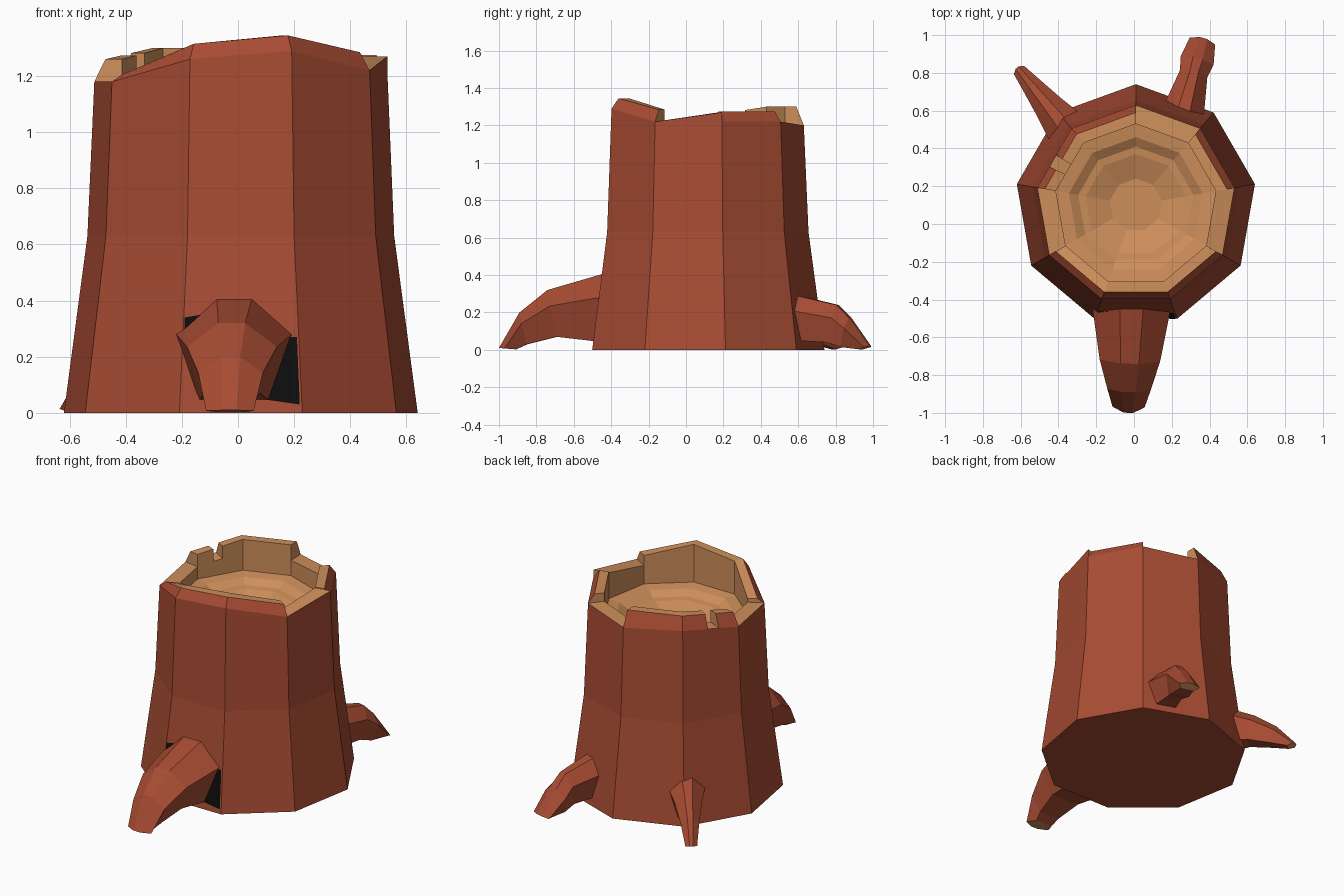
import bpy, bmesh, math
from mathutils import Vector

if "Cube" in bpy.data.objects:
    bpy.data.objects.remove(bpy.data.objects["Cube"])

def material(name, rgb):
    m = bpy.data.materials.new(name)
    m.diffuse_color = (*rgb, 1)
    m.use_nodes = True
    m.node_tree.nodes["Principled BSDF"].inputs["Base Color"].default_value = m.diffuse_color
    return m

BARK = material("red_bark", (0.39, 0.072, 0.033))
WOOD = material("cut_wood", (0.62, 0.275, 0.105))
DARK = material("dark_hollow", (0.004, 0.004, 0.004))

# Nine-sided trunk: bark height and extra rim height at each corner
N = 9
H = [1.22, 1.22, 1.20, 1.22, 1.18, 1.18, 1.26, 1.29, 1.22]
L = [0.055, 0.055, 0.10, 0.08, 0.08, 0.025, 0.055, 0.055, 0.065]
R_TOP, R_IN = 0.53, 0.43

def lerp_list(values, t):
    k = math.floor(t)
    f = t - k
    return values[k % N] * (1 - f) + values[(k + 1) % N] * f

def pt(t, r, z):
    """Point on the nine-sided outline at fractional corner t."""
    def corner(k):
        a = math.radians(10 + 40 * k)
        return Vector((0.01 + r * math.cos(a), 0.1 + r * math.sin(a), z))
    k = math.floor(t)
    return corner(k).lerp(corner(k + 1), t - k)

def finish(name, bm, mats, recalc=True):
    bmesh.ops.remove_doubles(bm, verts=bm.verts, dist=0.0005)
    if recalc:
        bmesh.ops.recalc_face_normals(bm, faces=bm.faces)
    me = bpy.data.meshes.new(name)
    bm.to_mesh(me)
    bm.free()
    for m in mats:
        me.materials.append(m)
    ob = bpy.data.objects.new(name, me)
    bpy.context.collection.objects.link(ob)
    return ob

def loft(bm, rings, mat_of_band):
    """Join closed rings of points with quads and cap both ends."""
    vs = [[bm.verts.new(p) for p in ring] for ring in rings]
    n = len(vs[0])
    for b in range(len(vs) - 1):
        for i in range(n):
            j = (i + 1) % n
            f = bm.faces.new((vs[b][i], vs[b][j], vs[b + 1][j], vs[b + 1][i]))
            f.material_index = mat_of_band(b)
    bm.faces.new(vs[0][::-1]).material_index = mat_of_band(0)
    bm.faces.new(vs[-1]).material_index = mat_of_band(len(vs))

# Trunk with flared base, cut top and bowl-shaped hollow
bm = bmesh.new()
profile = [(0.64, 0), (0.555, 0.63), (R_TOP, None), (R_IN, None), (R_IN, 1.10),
           (0.36, 1.09), (0.31, 1.06), (0.27, 1.055), (0.14, 1.01)]
rings = [[pt(k, r, H[k] if z is None else z) for k in range(N)] for r, z in profile]
loft(bm, rings, lambda b: 0 if b < 2 else 1)
finish("trunk", bm, [BARK, WOOD])

# Raised broken rim pieces: bark on the outer bevel, wood elsewhere
def rim_piece(name, start, end, inset=0.04, lift=None):
    bm = bmesh.new()
    stops = [start] + [k for k in range(math.floor(start) + 1, math.ceil(end))] + [end]
    rows = []
    for t in stops:
        h = lerp_list(H, t)
        up = h + (lift(t) if lift else lerp_list(L, t))
        rows.append([bm.verts.new(p) for p in (
            pt(t, R_TOP, h), pt(t, R_TOP - inset, up), pt(t, R_IN, up), pt(t, R_IN, h))])
    for a, b in zip(rows, rows[1:]):
        for i in range(4):
            j = (i + 1) % 4
            f = bm.faces.new((a[i], b[i], b[j], a[j]))
            f.material_index = 0 if i == 0 else 1
    for row in (rows[0], rows[-1]):
        bm.faces.new(row).material_index = 1
    finish(name, bm, [BARK, WOOD])

rim_piece("rim_right", 0, 1)
rim_piece("rim_back", 2, 3.45)
rim_piece("rim_chip", 3.65, 4)
rim_piece("rim_front", 5, 8)
rim_piece("rim_wedge", 8, 9, 0.0, lambda t: 0.05 * (t - 8))

# Roots: six-sided tapering tubes; each ring is
# (top distance, top z, bottom distance, bottom z, half width)
def root(name, origin, direction, sections):
    d = Vector((*direction, 0)).normalized()
    side = Vector((-d.y, d.x, 0))
    o = Vector((*origin, 0))
    outline = [(0.3, 1), (1, 0.66), (0.62, 0), (-0.62, 0), (-1, 0.66), (-0.3, 1)]
    rings = []
    for dt, zt, db, zb, w in sections:
        top = o + d * dt + Vector((0, 0, zt))
        low = o + d * db + Vector((0, 0, zb))
        rings.append([low.lerp(top, v) + side * (u * w) for u, v in outline])
    bm = bmesh.new()
    loft(bm, rings, lambda b: 1 if b == len(sections) else 0)
    finish(name, bm, [BARK, WOOD])

root("front_root", (0, 0), (-0.03, -1),
     [(0.43, 0.41, 0.43, 0.04, 0.21), (0.74, 0.32, 0.69, 0.07, 0.16),
      (0.89, 0.20, 0.85, 0.03, 0.115), (1.0, 0.01, 0.91, 0.003, 0.085)])
root("back_left_root", (-0.33, 0.47), (-0.63, 0.78),
     [(0.05, 0.30, 0.05, 0.05, 0.11), (0.20, 0.24, 0.16, 0.06, 0.08),
      (0.34, 0.15, 0.30, 0.03, 0.055), (0.46, 0.02, 0.41, 0.003, 0.035)])
root("back_right_root", (0.25, 0.55), (0.26, 0.97),
     [(0.05, 0.29, 0.05, 0.05, 0.11), (0.27, 0.24, 0.22, 0.04, 0.075),
      (0.34, 0.17, 0.30, 0.015, 0.09), (0.45, 0.02, 0.40, 0.003, 0.07)])

# Dark hollows beside the front root, laid on the trunk's front face
def hollow(name, points):
    bm = bmesh.new()
    bm.faces.new([bm.verts.new((x, -0.506 + 0.127 * z, z)) for x, z in points])
    finish(name, bm, [DARK], recalc=False)

hollow("hollow_right", [(0.08, 0.05), (0.22, 0.03), (0.21, 0.27), (0.15, 0.27)])
hollow("hollow_left", [(-0.19, 0.28), (-0.10, 0.28), (-0.13, 0.35), (-0.19, 0.34)])
